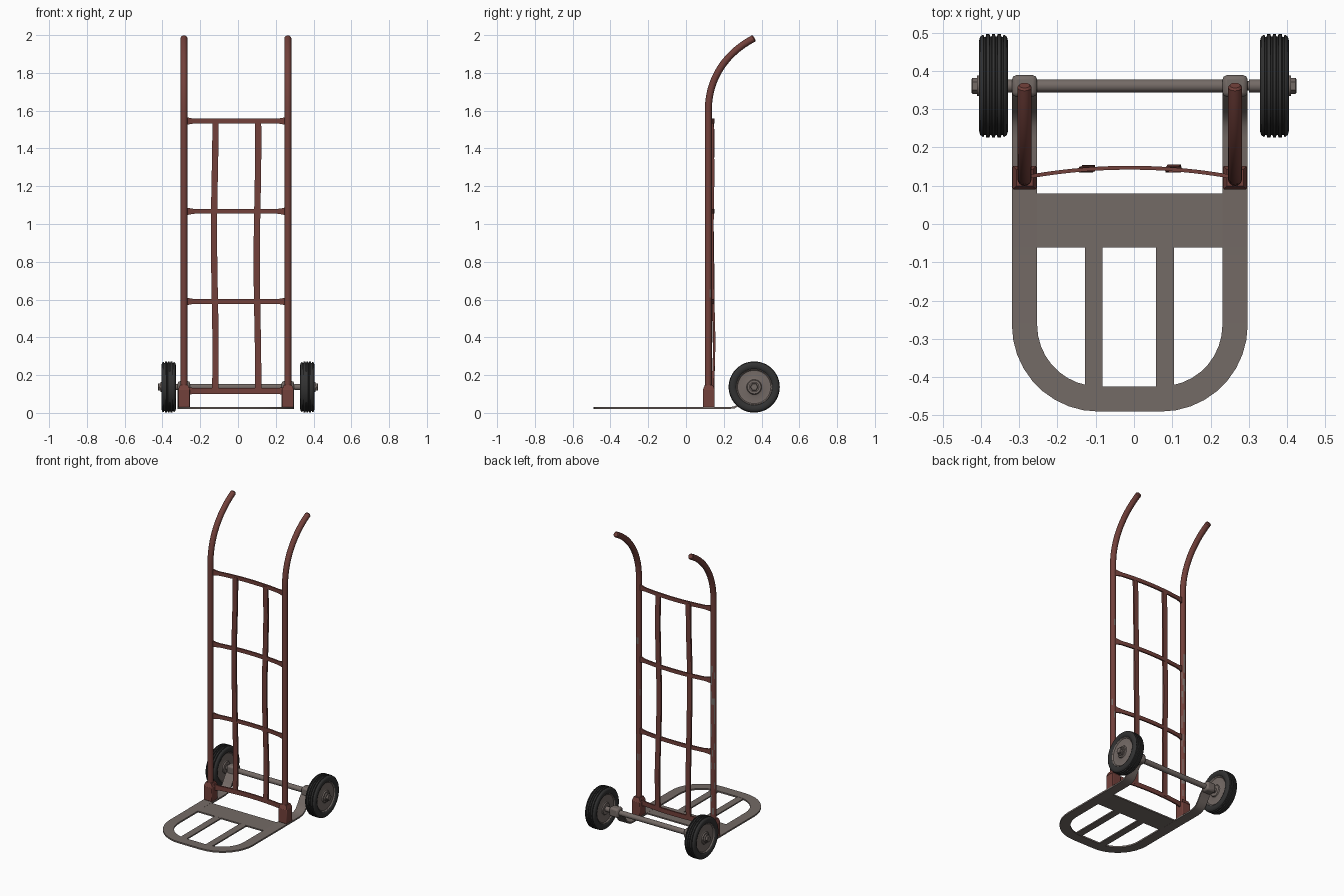
import bpy, bmesh, math, random
from mathutils import Vector

if "Cube" in bpy.data.objects:
    bpy.data.objects.remove(bpy.data.objects["Cube"])
random.seed(4)

def material(name, rgb):
    m = bpy.data.materials.new(name)
    m.diffuse_color = (*rgb, 1)
    m.use_nodes = True
    m.node_tree.nodes["Principled BSDF"].inputs["Base Color"].default_value = m.diffuse_color
    return m

RED = material("oxide red paint", (0.17, 0.052, 0.043))
STEEL = material("worn grey steel", (0.175, 0.145, 0.132))
RUBBER = material("black rubber", (0.032, 0.032, 0.032))
CX = -0.011          # frame centre line
AY, AZ = 0.361, 0.137  # axle position

def finish(name, bm, mats, angle=35):
    bmesh.ops.recalc_face_normals(bm, faces=bm.faces)
    me = bpy.data.meshes.new(name)
    bm.to_mesh(me)
    bm.free()
    for m in mats:
        me.materials.append(m)
    ob = bpy.data.objects.new(name, me)
    bpy.context.collection.objects.link(ob)
    bpy.ops.object.select_all(action='DESELECT')
    ob.select_set(True)
    bpy.context.view_layer.objects.active = ob
    bpy.ops.object.shade_smooth_by_angle(angle=math.radians(angle))
    return ob

def loft(name, rings, mats, cap=True, loop=False, rule=None):
    """Skin a list of equal-length point rings."""
    bm = bmesh.new()
    vs = [[bm.verts.new(p) for p in r] for r in rings]
    n = len(rings[0])
    pairs = list(zip(vs, vs[1:])) + ([(vs[-1], vs[0])] if loop else [])
    for a, b in pairs:
        for i in range(n):
            j = (i + 1) % n
            f = bm.faces.new((a[i], a[j], b[j], b[i]))
            if rule:
                f.material_index = rule(f.calc_center_median())
    if cap and not loop:
        bm.faces.new(vs[0])
        bm.faces.new(vs[-1])
    return finish(name, bm, mats)

def lathe(name, profile, mat, sides=40, loop=False):
    """Revolve (x, radius) points about the axle."""
    rings = [[(x, AY + r * math.cos(2 * math.pi * i / sides), AZ + r * math.sin(2 * math.pi * i / sides))
              for i in range(sides)] for x, r in profile]
    return loft(name, rings, [mat], loop=loop)

def box(name, x, y, z, mat, bevel=0.0, taper=1.0):
    cx, cy = sum(x) / 2, sum(y) / 2
    rings = []
    for zz, t in ((z[0], 1), (z[1], taper)):
        hx, hy = (x[1] - x[0]) / 2 * t, (y[1] - y[0]) / 2 * t
        rings.append([(cx - hx, cy - hy, zz), (cx + hx, cy - hy, zz), (cx + hx, cy + hy, zz), (cx - hx, cy + hy, zz)])
    ob = loft(name, rings, [mat])
    if bevel:
        b = ob.modifiers.new("bevel", 'BEVEL')
        b.width, b.segments = bevel, 2
    return ob

# Side rails with curved handles; chipped paint on the rear of one rail
def rail(name, x, chip):
    path = [(0.118, 0.05 + i * 1.55 / 36) for i in range(37)]
    p0, p1, p2, p3 = [Vector(p) for p in ((0.118, 1.6), (0.118, 1.78), (0.22, 1.91), (0.357, 1.982))]
    for i in range(1, 15):
        t = i / 14
        path.append(tuple(p0 * (1-t)**3 + p1 * 3*t*(1-t)**2 + p2 * 3*t*t*(1-t) + p3 * t**3))
    rings, n = [], 16
    for k, (y, z) in enumerate(path):
        a, b = path[max(k - 1, 0)], path[min(k + 1, len(path) - 1)]
        d = Vector((b[0] - a[0], b[1] - a[1])).normalized()
        r = 0.0185
        rings.append([(x + r * math.cos(w), y + r * math.sin(w) * d.y, z - r * math.sin(w) * d.x)
                      for w in (2 * math.pi * i / n for i in range(n))])
    # rounded handle tip
    last = [Vector(p) for p in rings[-1]]
    c = sum(last, Vector()) / n
    rings.append([c + (p - c) * 0.75 + Vector((0, d.x, d.y)) * 0.006 for p in last])
    rule = lambda c: int(c.y > 0.122 and 0.2 < c.z < 1.2 and random.random() < chip)
    loft(name, rings, [RED, STEEL], rule=rule)

for side, s in (("left", -1), ("right", 1)):
    x = CX + s * 0.275
    rail(side + "_rail", x, 0.22 if s < 0 else 0.03)
    # rail socket and axle bracket
    box(side + "_socket", (x - 0.031, x + 0.031), (0.090, 0.152), (0.03, 0.125), RED, 0.004)
    box(side + "_socket_collar", (x - 0.030, x + 0.030), (0.091, 0.151), (0.125, 0.148), RED, 0, 0.72)
    box(side + "_axle_bracket", (x - 0.033, x + 0.033), (0.332, 0.389), (0.108, 0.168), STEEL, 0.012)

# Bowed cross bars with flared ends
def cross_bar(name, z, h):
    rings = []
    for i in range(25):
        u = -1 + i / 12
        flare = max(0, (abs(u) - 0.86) / 0.14) * 0.008
        x, y = CX + u * 0.262, 0.147 - 0.023 * u * u
        hh, t = h + flare, 0.005
        rings.append([(x, y - t, z - hh), (x, y + t, z - hh), (x, y + t, z + hh), (x, y - t, z + hh)])
    loft(name, rings, [RED])

for i, (z, h) in enumerate(((0.116, 0.015), (0.59, 0.0125), (1.067, 0.0125), (1.545, 0.0125))):
    cross_bar("cross_bar_%d" % (i + 1), z, h)

# Flat uprights, slightly dented
for name, x0, ph in (("left_upright", -0.123, 0.0), ("right_upright", 0.103, 0.7)):
    rings = []
    for i in range(31):
        z = 0.112 + i / 30 * 1.435
        y = 0.144 + 0.008 * math.exp(-((z - 0.34) / 0.17)**2) - 0.004 * math.sin(z * 4.4 + ph)**2
        x = x0 + 0.004 * math.sin(z * 5 + ph)
        w, t = 0.0165, 0.006
        rings.append([(x - w, y - t, z), (x + w, y - t, z), (x + w, y + t, z), (x - w, y + t, z)])
    loft(name, rings, [RED])

# Toe plate: one U-shaped strap, arms bent up at the rear to the axle
half, width, rad, front = 0.308, 0.066, 0.226, -0.490
bend = [(0.340, 0.128), (0.318, 0.105), (0.298, 0.072), (0.278, 0.046), (0.255, 0.034), (0.225, 0.030)]
side_pts = [((-half, y, z), (-half + width, y, z)) for y, z in bend]
for i in range(10):
    a = math.pi + i / 9 * math.pi / 2
    cx, cy = -half + rad, front + rad
    side_pts.append(tuple((cx + r * math.cos(a), cy + r * math.sin(a), 0.030) for r in (rad, rad - width)))
pairs = side_pts + [tuple((-p[0], p[1], p[2]) for p in pr) for pr in reversed(side_pts)]
rings = []
for k, (o, n) in enumerate(pairs):
    i = k if k < len(side_pts) else len(pairs) - 1 - k
    # thickness direction follows the bend in the side profile
    a, b = side_pts[max(i - 1, 0)][0], side_pts[min(i + 1, len(side_pts) - 1)][0]
    dy, dz = a[1] - b[1], a[2] - b[2]
    l = math.hypot(dy, dz)
    off = Vector((0, dz / l, -dy / l)) * 0.010 if i < len(bend) else Vector((0, 0, -0.010))
    o, n = Vector(o) + Vector((CX, 0, 0)), Vector(n) + Vector((CX, 0, 0))
    rings.append([o, n, n + off, o + off])
loft("toe_plate_frame", rings, [STEEL])

box("toe_plate_cross_panel", (-0.256, 0.234), (-0.062, 0.080), (0.0205, 0.0295), STEEL)
box("left_toe_slat", (-0.128, -0.082), (-0.430, -0.060), (0.0205, 0.0290), STEEL)
box("right_toe_slat", (0.058, 0.105), (-0.430, -0.060), (0.0205, 0.0290), STEEL)

# Axle
lathe("axle_tube", [(-0.262, 0.017), (0.240, 0.017)], STEEL, 20)
lathe("axle_rod", [(-0.415, 0.012), (0.415, 0.012)], STEEL, 16)

# Wheels: grooved tyre, dished hub, washer and nut
half_tread = [(0.026, 0.092), (0.033, 0.098), (0.0375, 0.108), (0.0375, 0.119), (0.035, 0.128), (0.029, 0.133),
              (0.026, 0.1335), (0.0245, 0.128), (0.0205, 0.128), (0.019, 0.135), (0.0105, 0.135), (0.009, 0.129),
              (0.005, 0.129), (0.0035, 0.1355)]
half_hub = [(0.028, 0.099), (0.031, 0.094), (0.025, 0.088), (0.023, 0.050), (0.027, 0.040), (0.034, 0.036), (0.034, 0.014)]
for side, s in (("left", -1), ("right", 1)):
    c = s * 0.367
    tread = half_tread + [(-x, r) for x, r in reversed(half_tread)]
    lathe(side + "_tyre", [(c + x, r) for x, r in tread], RUBBER, 48, loop=True)
    hub = half_hub[::-1] + [(-x, r) for x, r in half_hub]
    lathe(side + "_hub", [(c + x, r) for x, r in hub], STEEL, 40)
    lathe(side + "_washer", [(c + s * 0.033, 0.027), (c + s * 0.043, 0.027)], STEEL, 24)
    lathe(side + "_nut", [(c + s * 0.043, 0.021), (c + s * 0.055, 0.021), (c + s * 0.057, 0.018)], STEEL, 6)
    lathe(side + "_inner_spacer", [(s * 0.300, 0.017), (s * 0.335, 0.017)], STEEL, 20)
